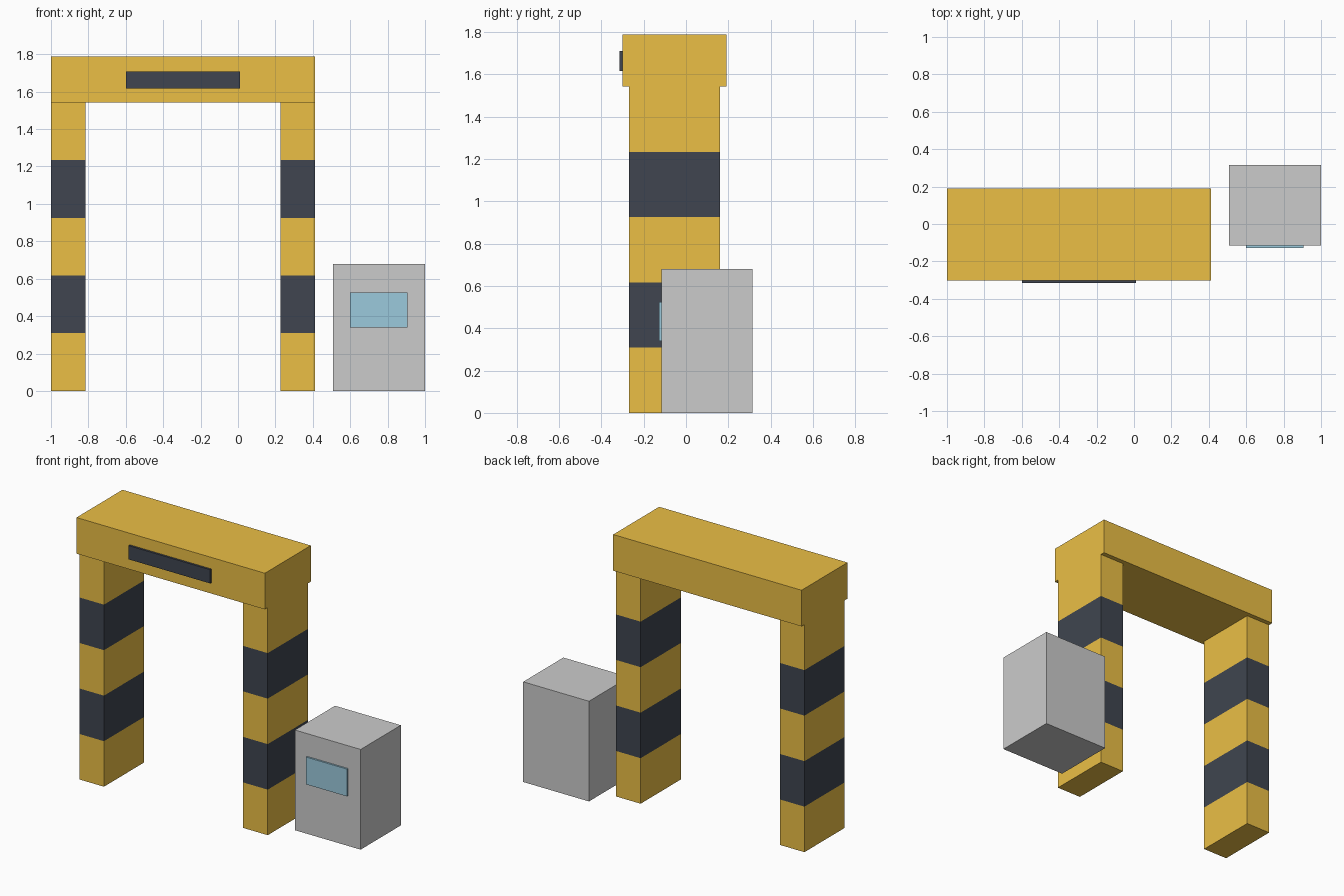
import bpy, bmesh
from mathutils import Vector

if "Cube" in bpy.data.objects:
    bpy.data.objects.remove(bpy.data.objects["Cube"])


def material(name, rgb):
    m = bpy.data.materials.new(name)
    m.diffuse_color = (*rgb, 1)
    m.use_nodes = True
    m.node_tree.nodes["Principled BSDF"].inputs["Base Color"].default_value = m.diffuse_color
    return m


yellow = material("hazard_yellow", (0.83, 0.52, 0.06))
dark = material("dark_stripe", (0.05, 0.06, 0.08))
blue = material("screen_blue", (0.33, 0.59, 0.72))


def box(name, lo, hi, mats=(), bands=1):
    """Box between two corners; bands cuts it into equal striped levels."""
    lo, hi = Vector(lo), Vector(hi)
    bm = bmesh.new()
    bmesh.ops.create_cube(bm, size=1)
    for v in bm.verts:
        v.co = [(a + b) / 2 + c * (b - a) for a, b, c in zip(lo, hi, v.co)]
    step = (hi.z - lo.z) / bands
    for i in range(1, bands):
        bmesh.ops.bisect_plane(bm, geom=bm.verts[:] + bm.edges[:] + bm.faces[:],
                               plane_co=(0, 0, lo.z + i * step), plane_no=(0, 0, 1))
    if bands > 1:
        for f in bm.faces:
            level = int((f.calc_center_median().z - lo.z) / step)
            f.material_index = level % 2 if level < bands else 0
    mesh = bpy.data.meshes.new(name)
    bm.to_mesh(mesh)
    bm.free()
    for m in mats:
        mesh.materials.append(m)
    ob = bpy.data.objects.new(name, mesh)
    bpy.context.collection.objects.link(ob)
    return ob


# Striped gate posts
for side, x in (("left", -1.0), ("right", 0.228)):
    box(side + "_post", (x, -0.27, 0), (x + 0.184, 0.16, 1.542), (yellow, dark), bands=5)

# Overhead beam with its dark front panel
box("top_beam", (-1.0, -0.301, 1.542), (0.412, 0.191, 1.787), (yellow,))
box("beam_panel", (-0.6, -0.315, 1.616), (0.012, -0.301, 1.709), (dark,))

# Control cabinet with screen
box("control_cabinet", (0.507, -0.115, 0), (1.0, 0.315, 0.679))
box("cabinet_screen", (0.598, -0.127, 0.34), (0.905, -0.115, 0.525), (blue,))
